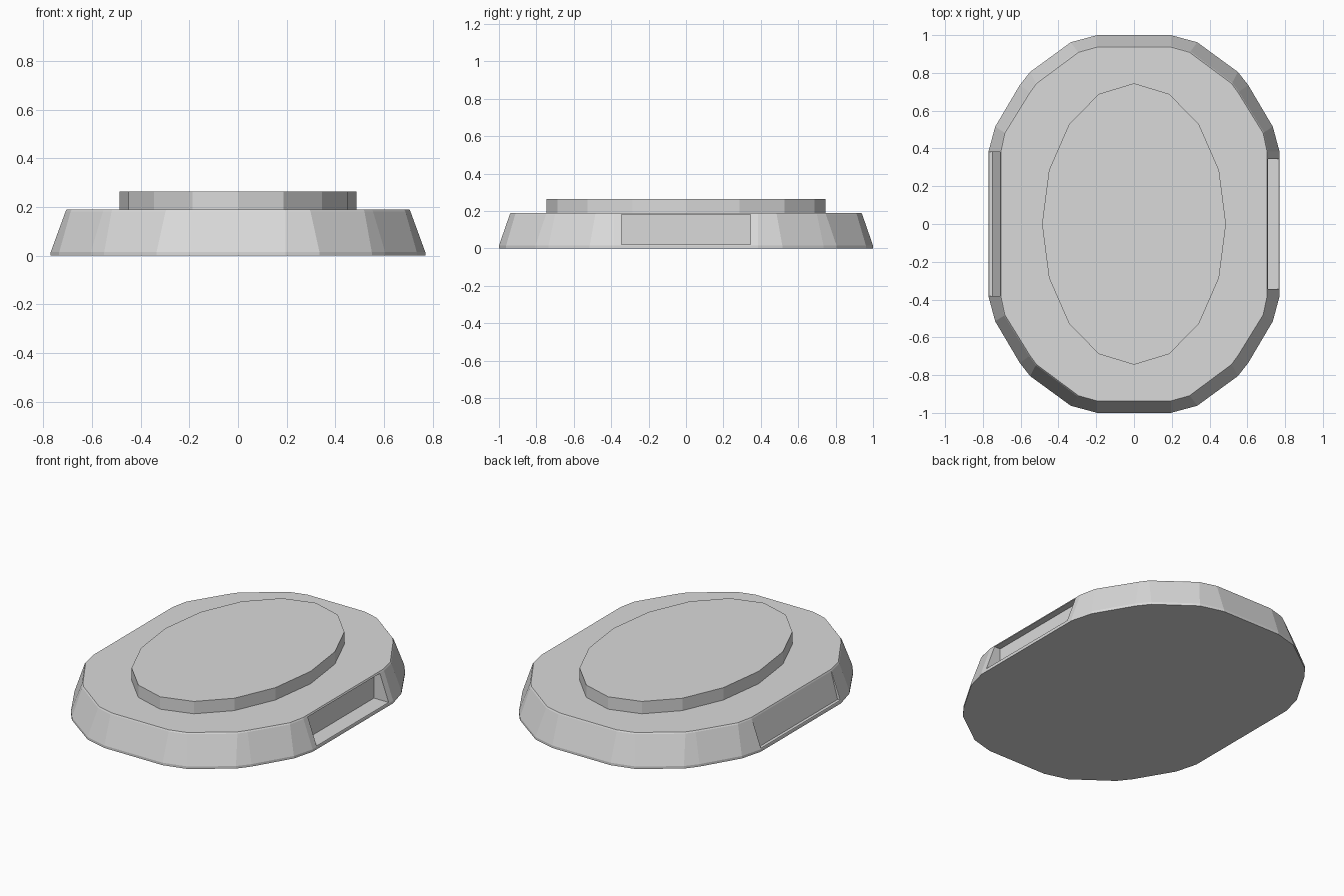
import bpy
import bmesh
import math

cube = bpy.data.objects.get("Cube")
if cube:
    bpy.data.objects.remove(cube, do_unlink=True)

GREY = (0.7, 0.7, 0.7, 1.0)
grey = bpy.data.materials.new("light_grey")
grey.use_nodes = True
grey.diffuse_color = GREY
grey.node_tree.nodes["Principled BSDF"].inputs["Base Color"].default_value = GREY


def loft(name, rings):
    """Closed solid through rings of equal point count, capped at both ends."""
    bm = bmesh.new()
    loops = [[bm.verts.new(p) for p in ring] for ring in rings]
    count = len(loops[0])
    for low, high in zip(loops, loops[1:]):
        for i in range(count):
            j = (i + 1) % count
            bm.faces.new((low[i], low[j], high[j], high[i]))
    bm.faces.new(loops[0][::-1])
    bm.faces.new(loops[-1])
    bmesh.ops.recalc_face_normals(bm, faces=bm.faces)
    mesh = bpy.data.meshes.new(name)
    bm.to_mesh(mesh)
    bm.free()
    mesh.materials.append(grey)
    obj = bpy.data.objects.new(name, mesh)
    bpy.context.collection.objects.link(obj)
    return obj


def mirrored(quarter, z):
    """Full outline from the points of its +x +y quarter."""
    half = quarter + [(-x, y) for x, y in quarter[::-1]]
    return [(x, y, z) for x, y in half + [(-x, -y) for x, y in half]]


def cut(body, name, profile, half_width):
    """Cut a prism with an x-z profile out of the body, along y."""
    cutter = loft(name, [[(x, y, z) for x, z in profile]
                         for y in (-half_width, half_width)])
    cutter.hide_render = True
    cutter.hide_viewport = False
    mod = body.modifiers.new(name, "BOOLEAN")
    mod.operation = "DIFFERENCE"
    mod.solver = "EXACT"
    mod.object = cutter
    bpy.context.view_layer.objects.active = body
    bpy.ops.object.modifier_apply(modifier=name)
    bpy.data.objects.remove(cutter, do_unlink=True)


# Base: faceted oval with sloping sides, a low lip and a narrow top edge
foot = [(0.77, 0.385), (0.735, 0.515), (0.605, 0.735),
        (0.55, 0.805), (0.335, 0.962), (0.195, 1.0)]
crown = [(0.709, 0.385), (0.688, 0.485), (0.555, 0.7),
         (0.52, 0.748), (0.298, 0.913), (0.195, 0.942)]
rim = [(x - 0.004, y - 0.004) for x, y in crown]
base = loft("base", [mirrored(foot, 0), mirrored(foot, 0.015),
                     mirrored(crown, 0.182), mirrored(rim, 0.19)])

# Open slot in the left side
cut(base, "slot_cutter",
    [(0.67, 0.02), (0.9, 0.02), (0.9, 0.18), (0.67, 0.18)], 0.345)

# Shallow sloping panel with a ledge on the right side
cut(base, "panel_cutter",
    [(-0.9, 0.02), (-0.75, 0.02), (-0.706, 0.18), (-0.9, 0.18)], 0.38)

# Raised oval plate on top
SIDES = 16
plate = [[(0.487 * math.cos(math.tau * i / SIDES),
           0.745 * math.sin(math.tau * i / SIDES), z) for i in range(SIDES)]
         for z in (0.189, 0.265)]
loft("top_plate", plate)
